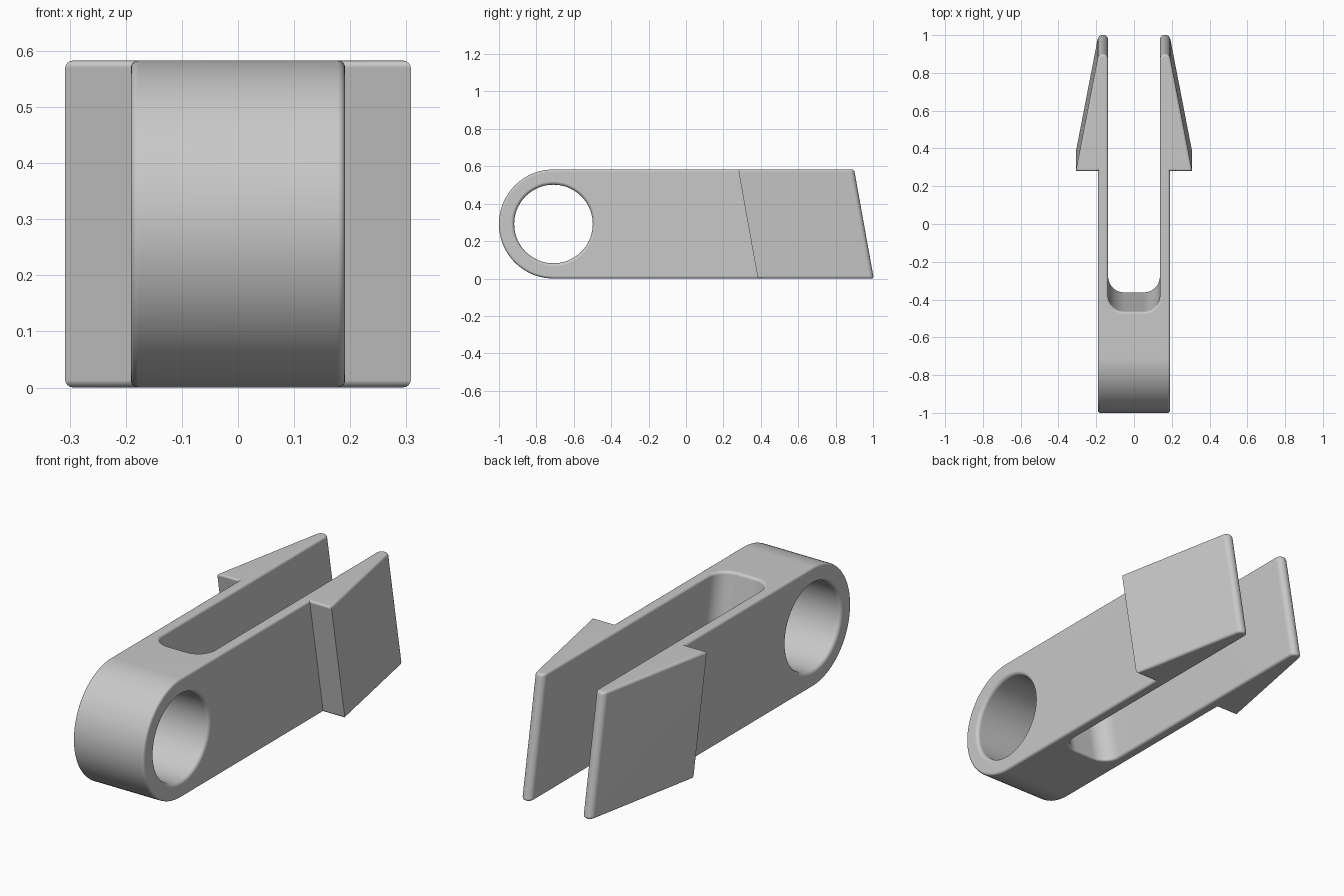
import bpy, bmesh, math
from mathutils import Vector

cube = bpy.data.objects.get("Cube")
if cube:
    bpy.data.objects.remove(cube, do_unlink=True)

HEIGHT = 0.583
R = HEIGHT / 2            # rounded eye end
EYE_Y = -1 + R
HOLE_R = 0.21
SHEAR = 0.18              # the fork leans back towards its base
BODY, BARB, SLOT = 0.191, 0.308, 0.137
SHOULDER, SLOT_END = 0.384, -0.36
FILLET = 0.013
HOLE_FILLET = 0.018


def arc(cx, cy, r, start, end, steps):
    angles = [math.radians(start + (end - start) * i / steps) for i in range(steps + 1)]
    return [(cx + r * math.cos(a), cy + r * math.sin(a)) for a in angles]


def loft(name, rings):
    """Closed solid through rings of points, capped at both ends."""
    bm = bmesh.new()
    rings = [[bm.verts.new(p) for p in ring] for ring in rings]
    bm.faces.new(rings[0])
    bm.faces.new(rings[-1])
    n = len(rings[0])
    for low, high in zip(rings, rings[1:]):
        for i in range(n):
            j = (i + 1) % n
            bm.faces.new((low[i], low[j], high[j], high[i]))
    bmesh.ops.recalc_face_normals(bm, faces=bm.faces)
    mesh = bpy.data.meshes.new(name)
    bm.to_mesh(mesh)
    bm.free()
    obj = bpy.data.objects.new(name, mesh)
    bpy.context.collection.objects.link(obj)
    return obj


# Plan of the fork: shank, barb, rounded tip, slot; mirrored across x
half = [(BODY, -1.5), (BODY, SHOULDER), (BARB, SHOULDER)]
half += arc(SLOT + 0.028, 0.976, 0.028, 11, 180, 10)
half += arc(SLOT - 0.085, SLOT_END + 0.085, 0.085, 0, -90, 10)
plan = half + [(-x, y) for x, y in reversed(half)]
clip = loft("barbed_clip", [[Vector((x, y - SHEAR * z, z)) for x, y in plan]
                            for z in (-0.1, HEIGHT + 0.1)])

# Side outline with the round front end
side = arc(EYE_Y, R, R, 90, 270, 48) + [(2, 0), (2, HEIGHT)]
outline = loft("side_outline_cutter",
               [[Vector((x, y, z)) for y, z in side] for x in (-0.5, 0.5)])

# Pin hole, flaring out in a fillet at both mouths
flare = [(BODY - HOLE_FILLET * (1 - math.sin(t)), HOLE_R + HOLE_FILLET * (1 - math.cos(t)))
         for t in (math.radians(15 * i) for i in range(6))]
x_end, r_end = flare[-1]
flare.append((x_end + 0.01, r_end + 0.01 * math.tan(math.radians(75))))
profile = [(-x, r) for x, r in reversed(flare)] + flare
hole = loft("pin_hole_cutter", [[Vector((x, y, z)) for y, z in arc(EYE_Y, R, r, 0, 360, 72)[:-1]]
                                for x, r in profile])

for cutter, operation in ((outline, 'INTERSECT'), (hole, 'DIFFERENCE')):
    cutter.hide_render = True
    mod = clip.modifiers.new(cutter.name, 'BOOLEAN')
    mod.operation, mod.solver, mod.object = operation, 'EXACT', cutter
bpy.context.view_layer.update()
shape = clip.evaluated_get(bpy.context.evaluated_depsgraph_get())
clip_mesh = bpy.data.meshes.new_from_object(shape)
clip.modifiers.clear()
clip.data = clip_mesh
for cutter in (outline, hole):
    bpy.data.objects.remove(cutter, do_unlink=True)

bm = bmesh.new()
bm.from_mesh(clip_mesh)
bmesh.ops.remove_doubles(bm, verts=bm.verts, dist=0.0002)

# Split the long fork faces into simple panels
lean = Vector((0, 1, SHEAR))
for point, normal in ((Vector(), Vector((1, 0, 0))),
                      (Vector((0, SLOT_END + 0.16, 0)), lean),
                      (Vector((0, SHOULDER + 0.1, 0)), lean)):
    bmesh.ops.bisect_plane(bm, geom=bm.verts[:] + bm.edges[:] + bm.faces[:],
                           plane_co=point, plane_no=normal, dist=0.0001)


def is_rim(edge):
    a, b = (v.co for v in edge.verts)
    upright = abs((b - a).normalized().z) > 0.8 and (a.y + b.y) / 2 > 0.2
    return edge.is_manifold and edge.calc_face_angle(0) > 0.7 and not upright


# Fillet the rims, leaving the upright barb corners crisp
bmesh.ops.bevel(bm, geom=[e for e in bm.edges if is_rim(e)], offset=FILLET,
                offset_type='OFFSET', segments=4, profile=0.5,
                affect='EDGES', clamp_overlap=False)
bmesh.ops.recalc_face_normals(bm, faces=bm.faces)
bm.to_mesh(clip_mesh)
bm.free()

# Plain grey finish
grey = bpy.data.materials.new("plain_grey")
grey.use_nodes = True
colour = (0.58, 0.58, 0.58, 1)
grey.diffuse_color = colour
grey.node_tree.nodes["Principled BSDF"].inputs["Base Color"].default_value = colour
clip_mesh.materials.clear()
clip_mesh.materials.append(grey)
for poly in clip_mesh.polygons:
    poly.material_index = 0

for obj in bpy.context.selected_objects:
    obj.select_set(False)
clip.select_set(True)
bpy.context.view_layer.objects.active = clip
bpy.ops.object.shade_smooth_by_angle(angle=math.radians(35))
normals = clip.modifiers.new("flat_face_normals", 'WEIGHTED_NORMAL')
normals.keep_sharp = True
